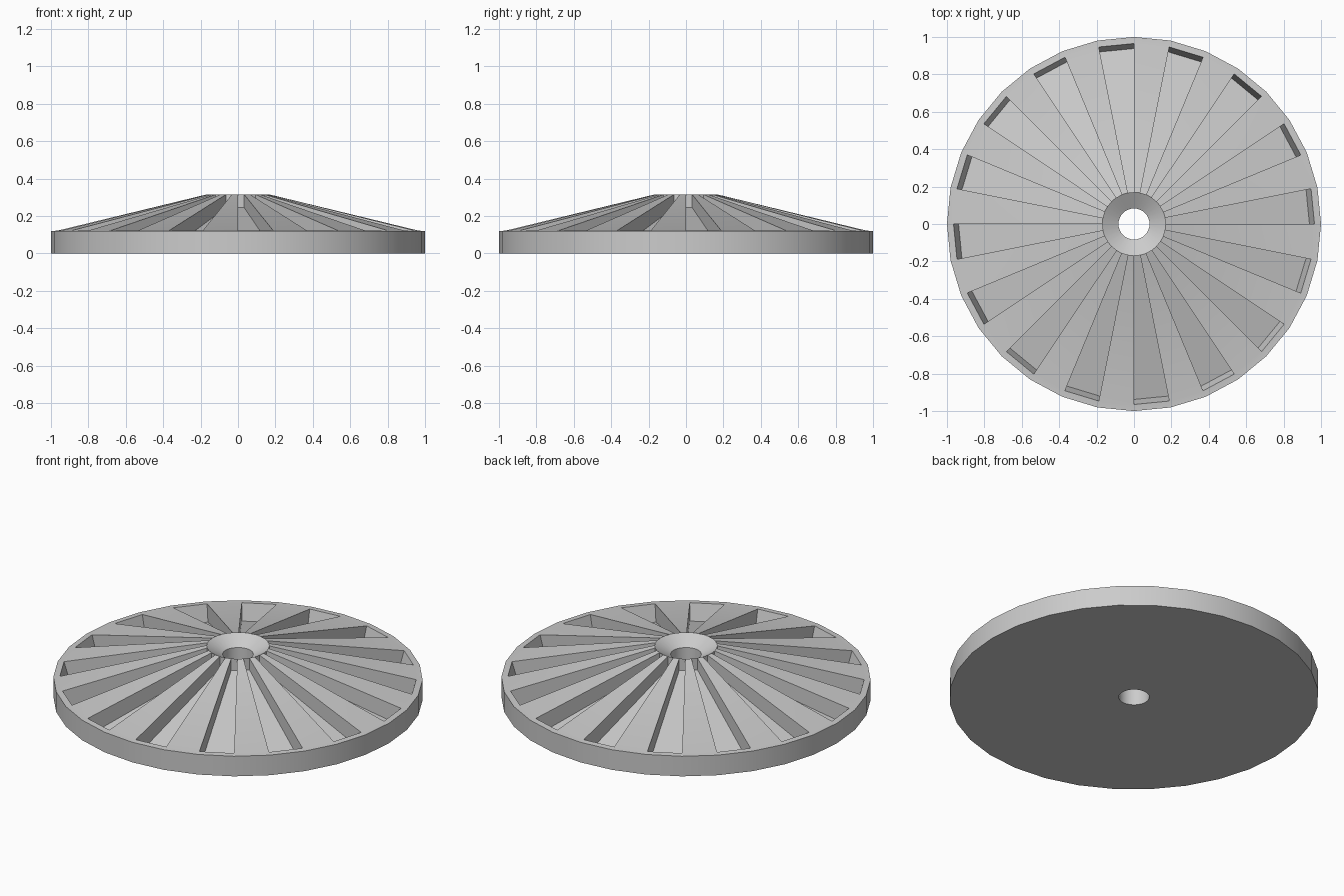
import bpy, bmesh
from math import pi, cos, sin

if "Cube" in bpy.data.objects:
    bpy.data.objects.remove(bpy.data.objects["Cube"])

SIDES = 32  # 16 ribs alternating with 16 pockets

# Radial section (r, z): bore, rim, cone top, countersink
BORE_BOTTOM, RIM_BOTTOM, RIM_TOP, SLOPE_FOOT, HUB_TOP, BORE_TOP = range(6)
FLOOR_OUT, FLOOR_IN = 6, 7
section = [(0.083, 0), (1, 0), (1, 0.12), (0.965, 0.122), (0.17, 0.315),
           (0.083, 0.265), (0.938, 0.025), (0.17, 0.245)]

rib = [BORE_BOTTOM, RIM_BOTTOM, RIM_TOP, SLOPE_FOOT, HUB_TOP, BORE_TOP]
pocket = [BORE_BOTTOM, RIM_BOTTOM, RIM_TOP, SLOPE_FOOT, FLOOR_OUT, FLOOR_IN,
          HUB_TOP, BORE_TOP]

bm = bmesh.new()
rings = []
for i in range(SIDES):
    a = 2 * pi * i / SIDES
    rings.append([bm.verts.new((r * cos(a), r * sin(a), z)) for r, z in section])

# Sweep the rib or pocket outline across each sector
for i in range(SIDES):
    a, b = rings[i], rings[(i + 1) % SIDES]
    outline = pocket if i % 2 == 0 else rib
    for p, q in zip(outline, outline[1:] + outline[:1]):
        bm.faces.new((a[p], b[p], b[q], a[q]))
    # Side wall between rib and pocket
    bm.faces.new([a[k] for k in (SLOPE_FOOT, FLOOR_OUT, FLOOR_IN, HUB_TOP)])

bmesh.ops.recalc_face_normals(bm, faces=bm.faces)
mesh = bpy.data.meshes.new("ribbed_disc")
bm.to_mesh(mesh)
bm.free()

disc = bpy.data.objects.new("ribbed_disc", mesh)
bpy.context.collection.objects.link(disc)
bpy.context.view_layer.objects.active = disc
disc.select_set(True)
bpy.ops.object.shade_smooth_by_angle(angle=pi / 6)
